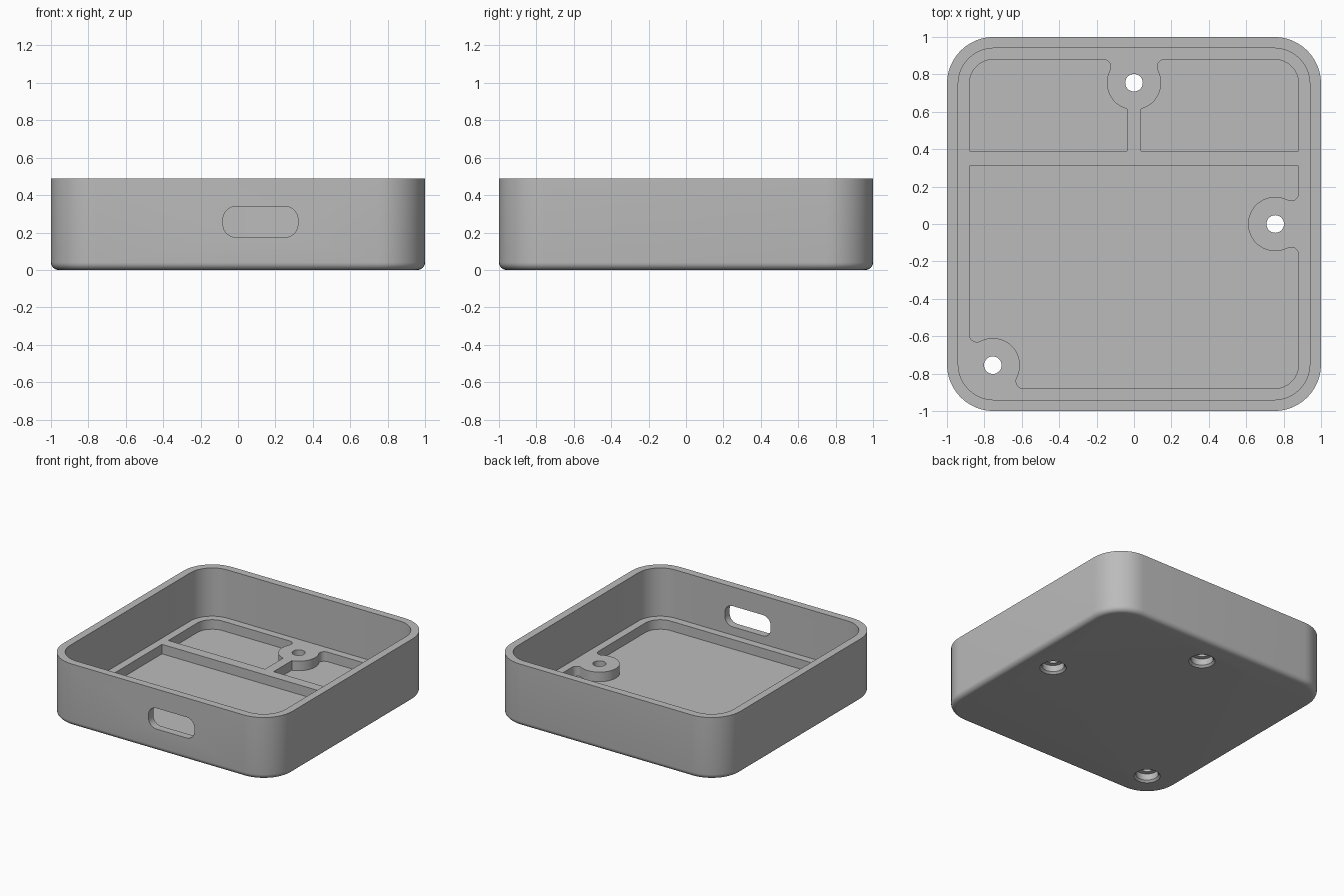
import bpy, bmesh
from math import pi, sin, cos, atan2, sqrt, radians
from mathutils import Matrix

cube = bpy.data.objects.get("Cube")
if cube:
    bpy.data.objects.remove(cube, do_unlink=True)

TOP, LEDGE, FLOOR = 0.49, 0.11, 0.035
BOSS_R, FILLET, PIT = 0.145, 0.04, 0.88
SCREWS = [(0, 0.755), (0.755, 0), (-0.755, -0.755)]

grey = bpy.data.materials.new("plain grey")
grey.use_nodes = True
grey.diffuse_color = (0.5, 0.5, 0.5, 1)
grey.node_tree.nodes["Principled BSDF"].inputs["Base Color"].default_value = (0.5, 0.5, 0.5, 1)


def arc(cx, cy, r, start, end, n=12):
    angles = [start + (end - start) * i / n for i in range(n + 1)]
    return [(cx + r * cos(a), cy + r * sin(a)) for a in angles]


def rounded(hx, hy, r):
    """Outline of a rounded rectangle."""
    pts = []
    for k, (sx, sy) in enumerate([(1, 1), (-1, 1), (-1, -1), (1, -1)]):
        pts += arc(sx * (hx - r), sy * (hy - r), r, k * pi / 2, (k + 1) * pi / 2)
    return pts


def loft(name, rings, matrix=Matrix()):
    """Closed solid through (outline, height) rings."""
    bm = bmesh.new()
    loops = [[bm.verts.new((x, y, z)) for x, y in pts] for pts, z in rings]
    n = len(loops[0])
    for low, high in zip(loops, loops[1:]):
        for i in range(n):
            j = (i + 1) % n
            bm.faces.new((low[i], low[j], high[j], high[i]))
    bm.faces.new(loops[0][::-1])
    bm.faces.new(loops[-1])
    bmesh.ops.recalc_face_normals(bm, faces=bm.faces)
    bm.transform(matrix)
    mesh = bpy.data.meshes.new(name)
    bm.to_mesh(mesh)
    bm.free()
    mesh.materials.append(grey)
    obj = bpy.data.objects.new(name, mesh)
    bpy.context.collection.objects.link(obj)
    return obj


def prism(name, pts, z0, z1, matrix=Matrix()):
    return loft(name, [(pts, z0), (pts, z1)], matrix)


def cut(target, cutter):
    """Subtract the cutter and discard it."""
    mod = target.modifiers.new("cut", "BOOLEAN")
    mod.operation = "DIFFERENCE"
    mod.solver = "EXACT"
    mod.object = cutter
    bpy.context.view_layer.objects.active = target
    bpy.ops.object.modifier_apply(modifier=mod.name)
    bpy.data.objects.remove(cutter, do_unlink=True)


# Outer shell with a rounded bottom edge
rings = []
for i in range(7):
    a = i / 6 * pi / 2
    inset = 0.04 * (1 - sin(a))
    rings.append((rounded(1 - inset, 1 - inset, 0.25 - inset), 0.04 * (1 - cos(a))))
rings.append((rounded(1, 1, 0.25), TOP))
tray = loft("tray", rings)

# Main cavity down to the ledge
cut(tray, prism("cavity_cutter", rounded(0.94, 0.94, 0.19), LEDGE, 1))

# Floor pockets: one recess, less the ribs and screw bosses
pocket = prism("pocket_cutter", rounded(PIT, PIT, 0.13), FLOOR, 0.2)
cut(pocket, prism("cross_rib", rounded(1.1, 0.04, 0.001), -0.1, 0.3,
                  Matrix.Translation((0, 0.35, 0))))
cut(pocket, prism("short_rib", rounded(0.038, 0.18, 0.001), -0.1, 0.3,
                  Matrix.Translation((0, 0.5, 0))))


def boss_outline():
    """Round boss blending into a ledge on its +y side."""
    gap = PIT - 0.755
    fy = gap - FILLET
    fx = sqrt((BOSS_R + FILLET) ** 2 - fy ** 2)
    a = atan2(fy, fx)
    pts = [(-fx, gap + 0.1), (-fx, gap)]
    pts += arc(-fx, fy, FILLET, pi / 2, -a, 8)[1:]
    pts += arc(0, 0, BOSS_R, pi - a, 2 * pi + a, 40)[1:]
    pts += arc(fx, fy, FILLET, pi + a, pi / 2, 8)[1:]
    return pts + [(fx, gap + 0.1)]


turns = [(SCREWS[0], 0), (SCREWS[1], -90), (SCREWS[2], 90), (SCREWS[2], 180)]
for (x, y), turn in turns:
    place = Matrix.Translation((x, y, 0)) @ Matrix.Rotation(radians(turn), 4, "Z")
    cut(pocket, prism("boss", boss_outline(), -0.1, 0.3, place))
cut(tray, pocket)

# Screw holes with a wide recess underneath
for x, y in SCREWS:
    place = Matrix.Translation((x, y, 0))
    radii = [(0.095, -0.05), (0.095, 0), (0.08, 0.015), (0.08, 0.065),
             (0.047, 0.066), (0.047, 0.3)]
    cut(tray, loft("hole_cutter", [(arc(0, 0, r, 0, 2 * pi * 31 / 32, 31), z)
                                   for r, z in radii], place))

# Port opening in the front wall
place = Matrix.Translation((0.12, -0.97, 0.257)) @ Matrix.Rotation(pi / 2, 4, "X")
cut(tray, prism("port_cutter", rounded(0.2, 0.082, 0.068), -0.1, 0.1, place))

# Smooth curves, crisp edges
bpy.ops.object.select_all(action="DESELECT")
tray.select_set(True)
bpy.context.view_layer.objects.active = tray
bpy.ops.object.shade_smooth_by_angle(angle=radians(30))
